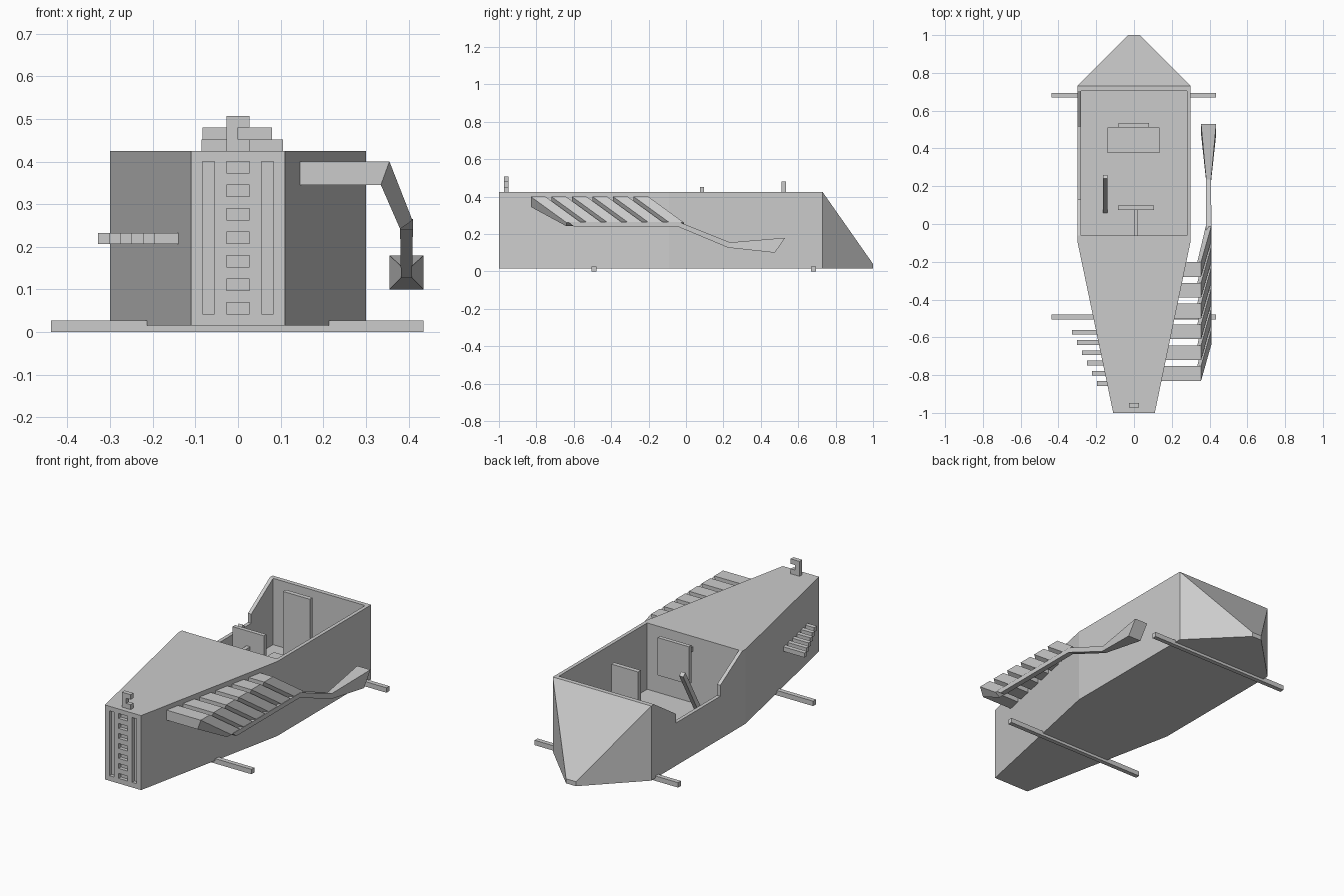
import bpy, bmesh

if "Cube" in bpy.data.objects:
    bpy.data.objects.remove(bpy.data.objects["Cube"])

def loft(name, rings):
    """Skin a list of equal-sized point rings and cap both ends."""
    bm = bmesh.new()
    vs = [[bm.verts.new(p) for p in r] for r in rings]
    n = len(rings[0])
    for a, b in zip(vs, vs[1:]):
        for i in range(n):
            j = (i + 1) % n
            bm.faces.new((a[i], a[j], b[j], b[i]))
    bm.faces.new(vs[0])
    bm.faces.new(vs[-1])
    bmesh.ops.recalc_face_normals(bm, faces=bm.faces)
    me = bpy.data.meshes.new(name)
    bm.to_mesh(me)
    bm.free()
    ob = bpy.data.objects.new(name, me)
    bpy.context.collection.objects.link(ob)
    return ob

def box(name, x, y, z):
    return loft(name, [[(x[0], y[0], h), (x[1], y[0], h),
                        (x[1], y[1], h), (x[0], y[1], h)] for h in z])

def extrude_x(name, profile, x0, x1):
    return loft(name, [[(x, y, z) for y, z in profile] for x in (x0, x1)])

def cut(target, cutter):
    m = target.modifiers.new("cut", 'BOOLEAN')
    m.operation = 'DIFFERENCE'
    m.solver = 'EXACT'
    m.object = cutter
    bpy.context.view_layer.objects.active = target
    bpy.ops.object.modifier_apply(modifier=m.name)
    bpy.data.objects.remove(cutter)

BOTTOM, TOP = 0.015, 0.425

# Hull: tapered nose, straight cabin, wedge tail
stations = [(-1, .11, TOP), (-.09, .30, TOP), (.73, .30, TOP), (1, .03, .04)]
hull = loft("hull", [[(-w, y, BOTTOM), (w, y, BOTTOM), (w, y, t), (-w, y, t)]
                     for y, w, t in stations])

# Open cockpit and left-side door cutout
cut(hull, box("cockpit_cutter", (-.28, .28), (-.062, .705), (.06, .6)))
door = [(.705, TOP), (.515, .30), (.515, .25), (.13, .25), (.13, .31), (-.06, TOP),
        (-.06, .5), (.705, .5)]
cut(hull, extrude_x("door_cutter", door, -.35, -.27))

# Nose grille slots
for x in (-.069, .069):
    cut(hull, box("slot_cutter", (x - .014, x + .014), (-1.1, -.98), (.043, .40)))
for i in range(7):
    z = .043 + i * .055
    cut(hull, box("vent_cutter", (-.027, .027), (-1.1, -.98), (z, z + .027)))

# Hood ornament: bracket open to the right
mark = [(-.027, TOP - .005), (.027, TOP - .005), (.027, .452), (0, .452),
        (0, .48), (.027, .48), (.027, .507), (-.027, .507)]
loft("hood_ornament", [[(x, y, z) for x, z in mark] for y in (-.972, -.948)])

# Axles
for name, y in (("front_axle", -.492), ("rear_axle", .682)):
    box(name, (-.438, .435), (y - .0125, y + .0125), (0, .027))

# Left fins, longer towards the rear
for i in range(6):
    y = -.845 + i * .0545
    inner = -(.11 + .19 * (y + 1) / .91) + .03
    box(f"left_fin_{i + 1}", (-.197 - i * .0263, inner), (y - .0125, y + .0125), (.207, .232))

# Right exhaust pipes: straight out of the hull, then swept down and back
for i in range(6):
    y0 = -.83 + i * .11
    y1 = y0 + .078
    s = .19
    xin = .11 + .19 * (y0 + 1) / .91 - .02
    rings = []
    for xt, zt, xb, zb, d in ((xin, .40, xin, .345, 0), (.355, .40, .335, .345, 0),
                              (.409, .262, .38, .242, s)):
        rings.append([(xt, y0 + d, zt), (xt, y1 + d, zt), (xb, y1 + d, zb), (xb, y0 + d, zb)])
    loft(f"exhaust_pipe_{i + 1}", rings)

# Exhaust collector, tail pipe and flared end
path = [(-.63, .265, -.60, .24, .38, .41), (-.04, .265, -.045, .24, .38, .41),
        (.235, .155, .225, .127, .382, .408), (.53, .18, .475, .10, .355, .435)]
loft("exhaust_tail", [[(a, yt, zt), (b, yt, zt), (b, yb, zb), (a, yb, zb)]
                      for yt, zt, yb, zb, a, b in path])

# Cockpit interior
box("seat", (-.14, .135), (.375, .512), (.055, .13))
box("seat_back", (-.083, .08), (.51, .535), (.055, .48))
box("steering_panel", (-.085, .105), (.075, .097), (.245, .452))
box("steering_column", (0, .022), (-.07, .08), (.345, .37))
extrude_x("lever", [(.055, .055), (.085, .055), (.26, .37), (.24, .385)], -.165, -.14)
